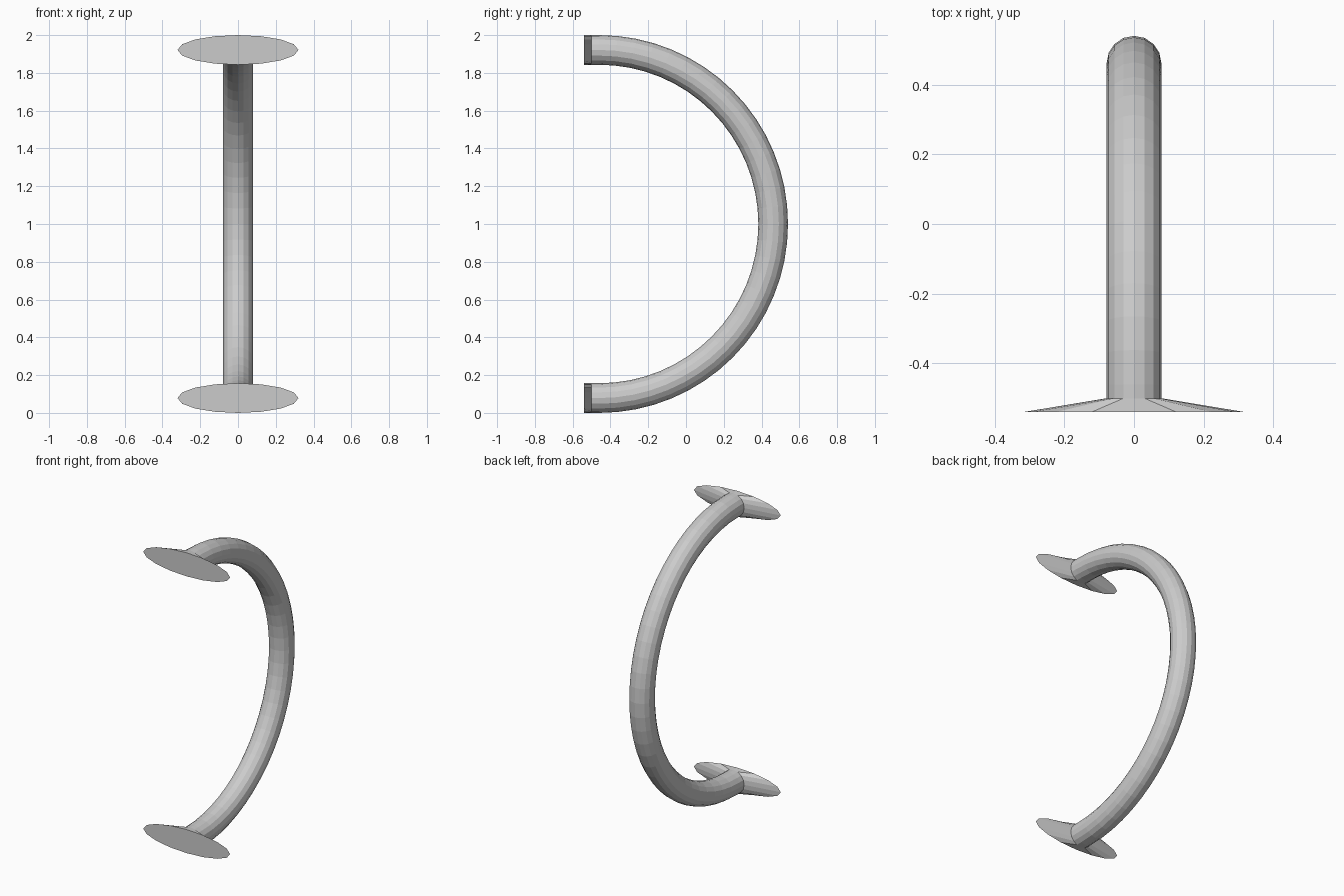
import bpy, bmesh
from math import sin, cos, pi

if "Cube" in bpy.data.objects:
    bpy.data.objects.remove(bpy.data.objects["Cube"])

SIDES, STEPS = 16, 32
R, TUBE = 0.9215, 0.0785        # arc radius, bar radius
CY, CZ = 0.54 - TUBE - R, 1.0   # arc centre
Y_NECK, Y_WALL = -0.50, -0.54


def loft(name, sections):
    """Skin (centre_y, centre_z, path angle, half width, half height) sections."""
    bm = bmesh.new()
    rings = []
    for y, z, a, w, h in sections:
        ring = []
        for i in range(SIDES):
            t = 2 * pi * i / SIDES
            n = h * sin(t)
            ring.append(bm.verts.new((w * cos(t), y + n * cos(a), z + n * sin(a))))
        rings.append(ring)
    for p, q in zip(rings, rings[1:]):
        for i in range(SIDES):
            j = (i + 1) % SIDES
            bm.faces.new((p[i], p[j], q[j], q[i]))
    bm.faces.new(rings[0])
    bm.faces.new(rings[-1])
    bmesh.ops.recalc_face_normals(bm, faces=bm.faces)
    me = bpy.data.meshes.new(name)
    bm.to_mesh(me)
    bm.free()
    ob = bpy.data.objects.new(name, me)
    bpy.context.collection.objects.link(ob)
    return ob


# One continuous handle: flared foot, half-circle bar, flared foot
path = [(Y_WALL, CZ - R, -pi / 2, 0.32, TUBE), (Y_NECK, CZ - R, -pi / 2, TUBE, TUBE)]
for k in range(STEPS + 1):
    a = -pi / 2 + pi * k / STEPS
    path.append((CY + R * cos(a), CZ + R * sin(a), a, TUBE, TUBE))
path += [(Y_NECK, CZ + R, pi / 2, TUBE, TUBE), (Y_WALL, CZ + R, pi / 2, 0.32, TUBE)]
loft("pull_handle", path)
